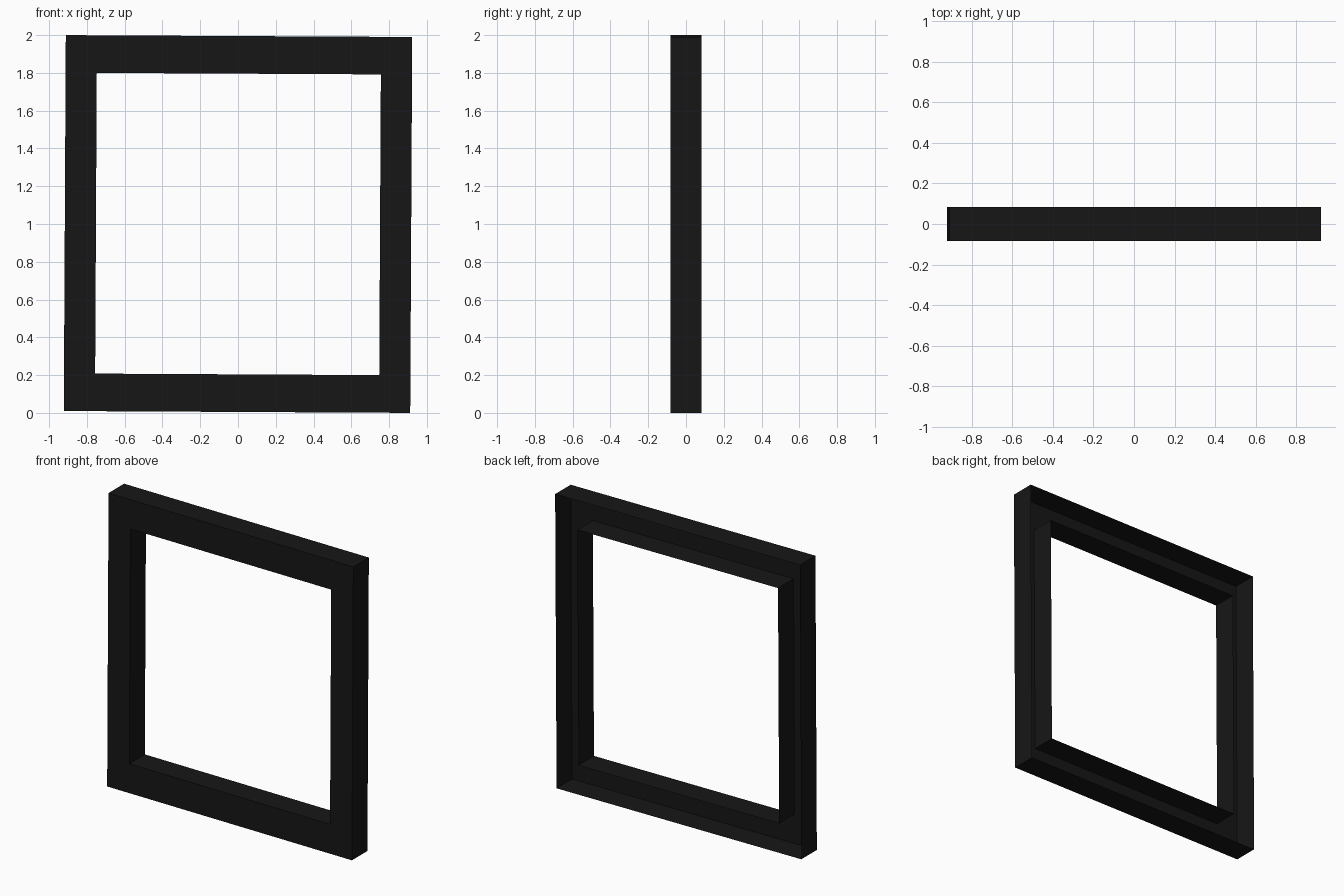
import bpy
import bmesh
from mathutils import Matrix

if "Cube" in bpy.data.objects:
    bpy.data.objects.remove(bpy.data.objects["Cube"])

DEPTH = 0.083           # half thickness of the frame
OUTER = (0.917, 0.995)  # half width, half height
INNER = (0.752, 0.796)

bm = bmesh.new()


def ring(size, y):
    w, h = size
    return [bm.verts.new((x, y, z)) for x, z in ((-w, -h), (w, -h), (w, h), (-w, h))]


# Hollow channel section, open at the back: outer wall, front face, inner wall
rings = [ring(OUTER, DEPTH), ring(OUTER, -DEPTH), ring(INNER, -DEPTH), ring(INNER, DEPTH)]
for a, b in zip(rings, rings[1:]):
    for i in range(4):
        j = (i + 1) % 4
        bm.faces.new((a[i], b[i], b[j], a[j]))

# The frame hangs very slightly tilted
bm.transform(Matrix.Translation((0, 0, 1)) @ Matrix.Rotation(0.0053, 4, 'Y'))
bm.normal_update()
# Make the front face look towards -y
if bm.faces[:][4].normal.y > 0:
    bmesh.ops.reverse_faces(bm, faces=bm.faces[:])

mesh = bpy.data.meshes.new("picture_frame")
bm.to_mesh(mesh)
bm.free()
frame = bpy.data.objects.new("picture_frame", mesh)
bpy.context.collection.objects.link(frame)

# Black finish
black = bpy.data.materials.new("black_finish")
black.diffuse_color = (0.008, 0.008, 0.008, 1)
black.use_nodes = True
black.node_tree.nodes["Principled BSDF"].inputs["Base Color"].default_value = black.diffuse_color
mesh.materials.append(black)
